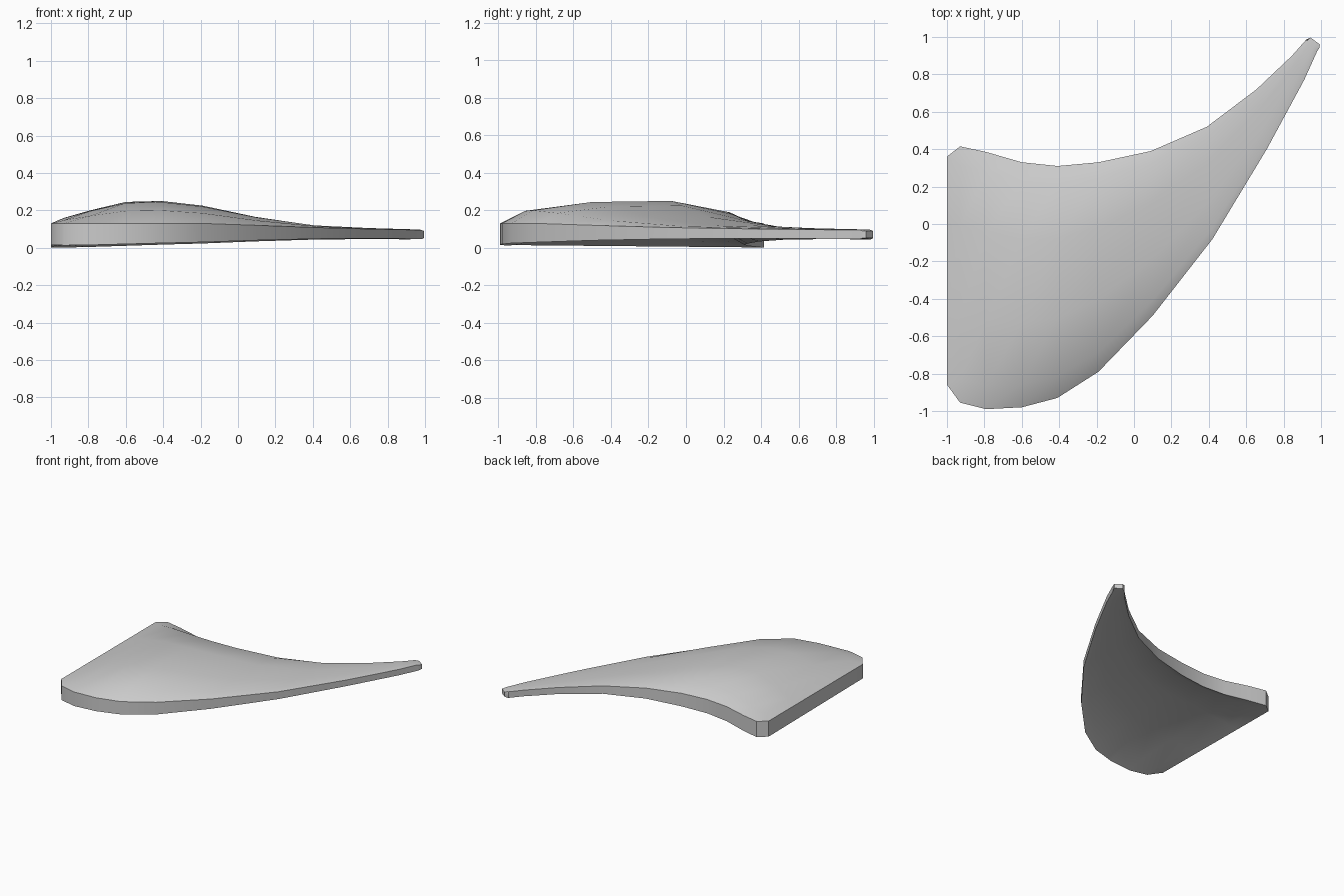
import bpy
import bmesh

old = bpy.data.objects.get("Cube")
if old:
    bpy.data.objects.remove(old, do_unlink=True)

# Stations along the blade: front x, front y, back x, back y, rim z, ridge z, base z
STATIONS = [
    (-1, -.955, -1, .415, .13, .13, .015),
    (-.93, -.955, -.93, .415, .13, .16, .013),
    (-.79, -.99, -.79, .385, .13, .2, .015),
    (-.6, -.98, -.6, .33, .13, .245, .02),
    (-.41, -.93, -.41, .31, .13, .25, .025),
    (-.19, -.79, -.19, .33, .13, .225, .03),
    (.1, -.49, .09, .39, .12, .165, .04),
    (.42, -.08, .39, .52, .108, .12, .048),
    (.71, .4, .655, .72, .1, .106, .05),
    (.91, .77, .845, .9, .096, .1, .048),
    (.98, .925, .92, .985, .095, .098, .046),
    (1, .955, .94, 1, .09, .09, .052),
]
SPREAD = (0, .093, .345, .687, .925, 1)
ROOT_SPREAD = (.035, .07, .345, .7, .96, .98)
BULGE = (0, .58, .95, 1, .52, 0)
HOLLOW = .85


def build_layer(bm, upper):
    """Lay a grid of vertices for the crown or the hollow underside."""
    grid = []
    last = len(STATIONS) - 1
    for i, (fx, fy, bx, by, rim, ridge, base) in enumerate(STATIONS):
        spread = SPREAD if i else ROOT_SPREAD
        column = []
        for j, t in enumerate(spread):
            x = fx + (bx - fx) * t
            y = fy + (by - fy) * t
            # Ease the four corners inward so the ends are rounded off
            if j in (0, len(spread) - 1):
                if i == 0:
                    x += .035
                elif i == last:
                    x -= .01
                    y -= .015
            rise = BULGE[j] * (ridge - rim)
            if upper:
                z = rim + rise
            else:
                z = base + HOLLOW * rise - .013 * t * (1 - i / last)
            column.append(bm.verts.new((x, y, z)))
        grid.append(column)
    for a, b in zip(grid, grid[1:]):
        for j in range(len(a) - 1):
            bm.faces.new((a[j], b[j], b[j + 1], a[j + 1]))
    return grid


def outline(grid):
    """Return the rim vertices in order around the grid."""
    front = [c[0] for c in grid]
    tip = grid[-1][1:-1]
    back = [c[-1] for c in reversed(grid)]
    root = grid[0][-2:0:-1]
    return front + tip + back + root


# Curved blade: crown, underside and the wall between them
bm = bmesh.new()
top_rim = outline(build_layer(bm, True))
low_rim = outline(build_layer(bm, False))
for k in range(len(top_rim)):
    bm.faces.new((top_rim[k - 1], top_rim[k], low_rim[k], low_rim[k - 1]))
bmesh.ops.recalc_face_normals(bm, faces=bm.faces)

mesh = bpy.data.meshes.new("curved_blade")
bm.to_mesh(mesh)
bm.free()
blade = bpy.data.objects.new("curved_blade", mesh)
bpy.context.collection.objects.link(blade)

# Smooth surfaces with a crisp rim
bpy.ops.object.select_all(action='DESELECT')
blade.select_set(True)
bpy.context.view_layer.objects.active = blade
bpy.ops.object.shade_smooth_by_angle(angle=.7)
